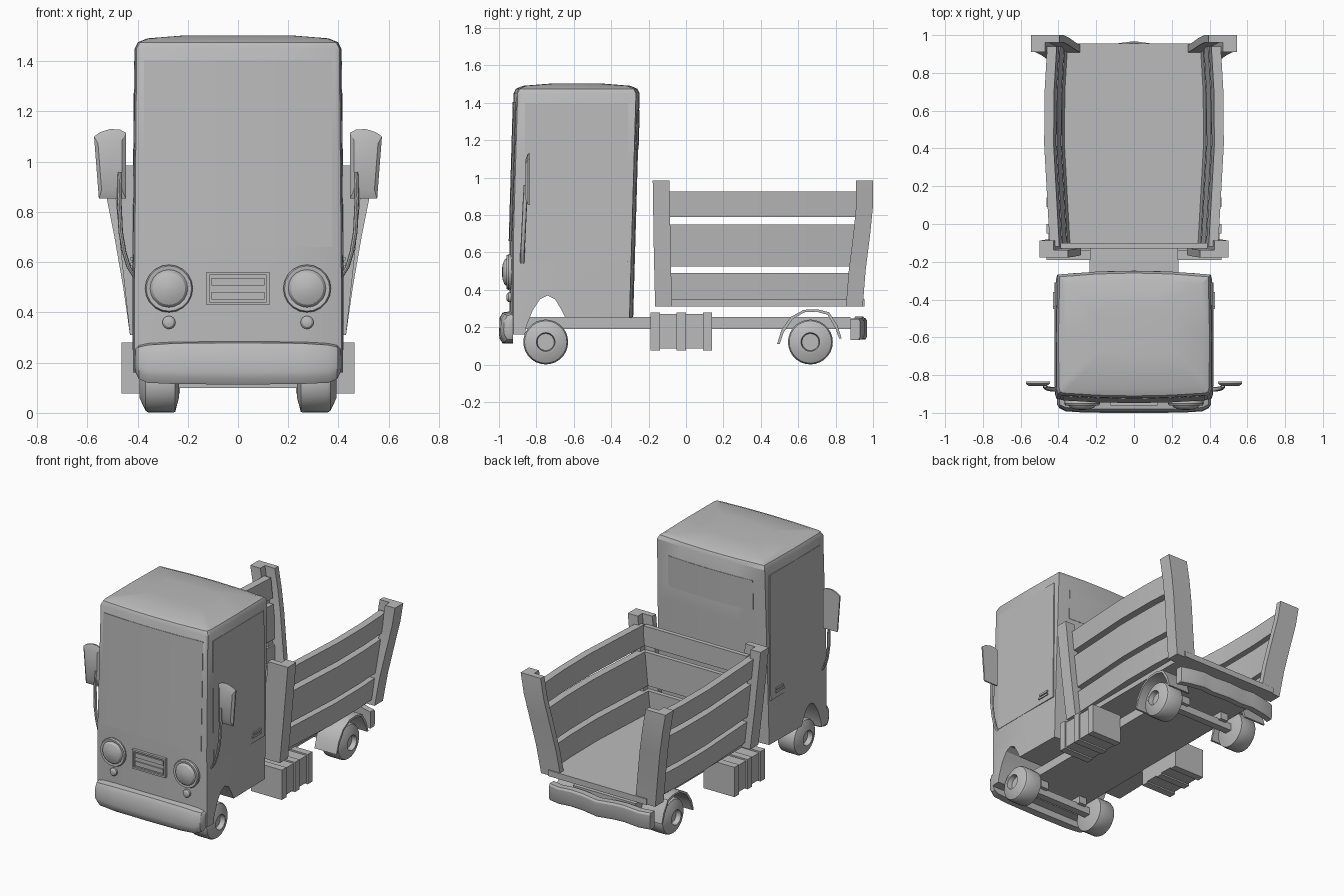
import bpy, bmesh, math
from mathutils import Vector

if "Cube" in bpy.data.objects:
    bpy.data.objects.remove(bpy.data.objects["Cube"], do_unlink=True)

grey = bpy.data.materials.new("plain_grey")
grey.use_nodes = True
grey.diffuse_color = (0.5, 0.5, 0.5, 1)
grey.node_tree.nodes["Principled BSDF"].inputs["Base Color"].default_value = (0.5, 0.5, 0.5, 1)


def select(ob):
    bpy.ops.object.select_all(action='DESELECT')
    ob.select_set(True)
    bpy.context.view_layer.objects.active = ob


def loft(name, rings, mirror=False, smooth=True):
    """Skin a list of equal-length point rings and cap both ends."""
    bm = bmesh.new()
    rows = [[bm.verts.new(Vector(p)) for p in ring] for ring in rings]
    n = len(rows[0])
    for a, b in zip(rows, rows[1:]):
        for i in range(n):
            j = (i + 1) % n
            bm.faces.new((a[i], a[j], b[j], b[i]))
    bm.faces.new(rows[0][::-1])
    bm.faces.new(rows[-1])
    bmesh.ops.recalc_face_normals(bm, faces=bm.faces)
    mesh = bpy.data.meshes.new(name)
    bm.to_mesh(mesh)
    bm.free()
    mesh.materials.append(grey)
    ob = bpy.data.objects.new(name, mesh)
    bpy.context.collection.objects.link(ob)
    if mirror:
        mod = ob.modifiers.new("mirror", 'MIRROR')
        mod.use_mirror_merge = False
        select(ob)
        bpy.ops.object.modifier_apply(modifier=mod.name)
    if smooth:
        select(ob)
        bpy.ops.object.shade_smooth_by_angle(angle=math.radians(30))
    return ob


def box(name, x, y, z, mirror=False):
    corners = [(x[0], y[0]), (x[1], y[0]), (x[1], y[1]), (x[0], y[1])]
    return loft(name, [[(a, b, h) for a, b in corners] for h in z], mirror, False)


def prism_x(name, poly, x, mirror=False):
    return loft(name, [[(s, a, b) for a, b in poly] for s in x], mirror)


def turned(name, profile, axis, centre, n=24, mirror=True):
    """Turn (radius, offset) pairs around the x or y axis."""
    rings = []
    for r, off in profile:
        ring = []
        for i in range(n):
            t = math.tau * i / n
            u, v = r * math.cos(t), r * math.sin(t)
            d = (off, u, v) if axis == 'x' else (u, off, v)
            ring.append(Vector(centre) + Vector(d))
        rings.append(ring)
    return loft(name, rings, mirror)


# Cab surfaces as functions of height
def front_y(z): return -0.945 + max(0, z - 0.66) * 0.029
def back_y(z): return -0.285 + (z - 0.16) * 0.029
def half_w(z): return 0.42 - max(0, z - 0.5) * 0.009


FRONT_BOW, BACK_BOW = 0.015, 0.02


def cab_ring(z, inset=0, zs=None):
    zs = zs or z
    w, f, b = half_w(zs) - inset, front_y(zs) + inset, back_y(zs) - inset
    steps = (-1, -0.5, 0, 0.5, 1)
    front = [(t * (w - 0.025), f + FRONT_BOW * t * t) for t in steps]
    right = [(w - 0.008, f + 0.022), (w - 0.002, f + 0.045), (w, (f + b) / 2)]
    back = [(t * (w - 0.006), b - BACK_BOW * t * t) for t in steps[::-1]]
    left = [(-x, y) for x, y in right[::-1]]
    return [(x, y, z) for x, y in front + right + back + left]


# Cab with wheel arch cut through it
cab = loft("cab", [cab_ring(z) for z in (0.16, 0.42, 0.66, 1.05, 1.45)] +
           [cab_ring(1.475, 0.012, 1.45), cab_ring(1.491, 0.05, 1.45), cab_ring(1.503, 0.2, 1.45)], smooth=False)
arch = [(-0.87, 0.1), (-0.855, 0.2), (-0.82, 0.29), (-0.78, 0.35), (-0.74, 0.37), (-0.70, 0.35),
        (-0.67, 0.3), (-0.645, 0.25), (-0.2, 0.25), (-0.2, 0.1)]
cutter = prism_x("arch_cutter", arch, (-0.6, 0.6))
cutter.hide_render = True
cut = cab.modifiers.new("arch", 'BOOLEAN')
cut.operation, cut.object, cut.solver = 'DIFFERENCE', cutter, 'EXACT'
select(cab)
bpy.ops.object.modifier_apply(modifier=cut.name)
bpy.data.objects.remove(cutter, do_unlink=True)
select(cab)
bpy.ops.object.shade_smooth_by_angle(angle=math.radians(28))


# Thin glass plates following the cab faces
def glass(name, half, z0, z1, surf, bow, out):
    rings = []
    for t in (-1, -0.5, 0, 0.5, 1):
        x = t * half
        pts = [(x, surf(z) - out * bow * (x / 0.39) ** 2 + d * out, z)
               for z, d in ((z0, -0.004), (z0, 0.003), (z1, 0.003), (z1, -0.004))]
        rings.append(pts)
    loft(name, rings)


glass("windscreen", 0.375, 0.66, 1.405, front_y, FRONT_BOW, -1)
glass("rear_window", 0.32, 1.15, 1.36, back_y, BACK_BOW, 1)
loft("door_windows", [[(half_w(z) + d, y, z) for d, y in
                       ((-0.01, -0.86), (0.001, -0.86), (0.002, -0.31), (-0.01, -0.31))]
                      for z in (0.55, 1.4)], True)
box("door_handles", (0.41, 0.428), (-0.45, -0.36), (0.585, 0.598), True)
box("door_handle_tops", (0.41, 0.428), (-0.44, -0.36), (0.606, 0.62), True)

# Headlights, indicators and grille
turned("headlights", [(0.09, 0.02), (0.095, -0.012), (0.09, -0.022), (0.08, -0.022), (0.075, -0.02),
                      (0.065, -0.033), (0.04, -0.043), (0.005, -0.047)], 'y', (0.275, -0.938, 0.495), 20)
turned("indicators", [(0.026, 0.02), (0.026, -0.012), (0.018, -0.02), (0.003, -0.023)],
       'y', (0.275, -0.938, 0.36), 16)
for n, z in enumerate((0.43, 0.548)):
    box("grille_rail_%d" % n, (-0.125, 0.125), (-0.962, -0.93), (z, z + 0.012))
box("grille_sides", (0.113, 0.125), (-0.962, -0.93), (0.442, 0.548), True)
box("grille_back", (-0.115, 0.115), (-0.949, -0.93), (0.44, 0.55))
for n, z in enumerate((0.452, 0.508)):
    box("grille_bar_%d" % n, (-0.105, 0.105), (-0.957, -0.93), (z, z + 0.03))

# Front bumper
half = [(0, -1.0, 0.113, 0.287), (0.25, -0.999, 0.115, 0.285), (0.36, -0.992, 0.12, 0.278),
        (0.395, -0.975, 0.135, 0.27), (0.408, -0.955, 0.16, 0.255)]
stations = [(-x, f, a, b) for x, f, a, b in half[:0:-1]] + half
loft("front_bumper", [[(x, -0.925, a), (x, f + 0.02, a), (x, f + 0.004, a + 0.025), (x, f, a + 0.05),
                       (x, f + 0.004, b - 0.035), (x, f + 0.02, b - 0.008), (x, -0.925, b)]
                      for x, f, a, b in stations])

# Wing mirrors and their curved arms
plate = [(0.446, 0.853), (0.554, 0.853), (0.573, 1.1), (0.55, 1.117), (0.51, 1.13), (0.47, 1.128), (0.446, 1.115)]
loft("mirrors", [[(0.51 + (x - 0.51) * s, y, 0.99 + (z - 0.99) * s) for x, z in plate]
                 for y, s in ((-0.858, 0.75), (-0.845, 1), (-0.835, 1))], True)
arm = [(0.54, 0.41, -0.875), (0.58, 0.435, -0.875), (0.64, 0.453, -0.872), (0.72, 0.467, -0.868),
       (0.85, 0.473, -0.862), (0.96, 0.47, -0.856)]
loft("mirror_arms", [[(x + 0.009 * math.cos(i * math.tau / 8), y + 0.012 * math.sin(i * math.tau / 8), z)
                      for i in range(8)] for z, x, y in arm], True)

# Chassis, wheels, axles
box("chassis", (-0.235, 0.235), (-0.86, 0.88), (0.19, 0.255))
for label, y in (("front", -0.75), ("rear", 0.665)):
    turned(label + "_wheels", [(0.02, 0.235), (0.06, 0.235), (0.118, 0.25), (0.12, 0.27), (0.12, 0.355),
                               (0.113, 0.368), (0.06, 0.393), (0.05, 0.393), (0.045, 0.36), (0.005, 0.36)],
           'x', (0, y, 0.121), 28)
    box(label + "_axle", (-0.25, 0.25), (y - 0.025, y + 0.025), (0.1, 0.15))
    box(label + "_axle_mounts", (0.13, 0.19), (y - 0.05, y + 0.05), (0.14, 0.2), True)

# Rear mudguards
outer = [(0.487, 0.11), (0.51, 0.185), (0.56, 0.255), (0.63, 0.293), (0.7, 0.296), (0.765, 0.28), (0.81, 0.21), (0.832, 0.14)]
inner = [(0.66 + (y - 0.66) * 0.92, z - 0.013 * (z > 0.15)) for y, z in outer]
prism_x("rear_mudguards", outer + inner[::-1], (0.235, 0.4), True)

# Side boxes with straps
box("side_boxes", (0.23, 0.453), (-0.185, 0.135), (0.087, 0.27), True)
for n, y in enumerate((-0.19, -0.05, 0.09)):
    box("side_box_strap_%d" % n, (0.23, 0.463), (y, y + 0.05), (0.077, 0.28), True)

# Cargo bed floor and slatted boards
box("bed_floor", (-0.37, 0.37), (-0.13, 0.955), (0.31, 0.35))
for n, (z0, z1) in enumerate(((0.345, 0.49), (0.525, 0.75), (0.79, 0.925))):
    rings = []
    for y, off in ((-0.12, 0.338), (0.15, 0.353), (0.42, 0.368), (0.7, 0.366), (0.94, 0.352)):
        a, b = off + (z0 - 0.35) * 0.1, off + (z1 - 0.35) * 0.1
        rings.append([(a, y, z0), (a + 0.05, y, z0), (b + 0.05, y, z1), (b, y, z1)])
    loft("side_board_%d" % n, rings, True)
    box("front_board_%d" % n, (-0.39, 0.39), (-0.13, -0.1), (z0, z1))


# Corner posts with an L section
def post(name, stations, d):
    rings = []
    for z, x, y in stations:
        a, b = y - 0.04 * d, y - 0.09 * d
        rings.append([(x, y, z), (x - 0.15, y, z), (x - 0.15, a, z),
                      (x - 0.075, a, z), (x - 0.075, b, z), (x, b, z)])
    loft(name, rings, True)


post("rear_posts", [(0.31, 0.43, 0.945), (0.5, 0.457, 0.96), (0.7, 0.492, 0.985), (0.85, 0.522, 1.0), (0.985, 0.545, 1.0)], 1)
post("front_posts", [(0.31, 0.43, -0.165), (0.6, 0.462, -0.172), (0.985, 0.5, -0.178)], -1)

# Rear bumper with a wavy plan
half = [(0, 0.968, 0.0), (0.12, 0.952, 0.005), (0.2, 0.955, 0.01), (0.3, 0.95, 0.0), (0.38, 0.93, -0.003)]
stations = [(-x, y, w) for x, y, w in half[:0:-1]] + half
loft("rear_bumper", [[(x, y - 0.05, 0.135 + w), (x, y - 0.008, 0.135 + w), (x, y, 0.15 + w),
                      (x, y, 0.235 + w), (x, y - 0.008, 0.248 + w), (x, y - 0.05, 0.248 + w)]
                     for x, y, w in stations])
box("rear_bumper_mounts", (0.14, 0.2), (0.87, 0.92), (0.195, 0.24), True)
